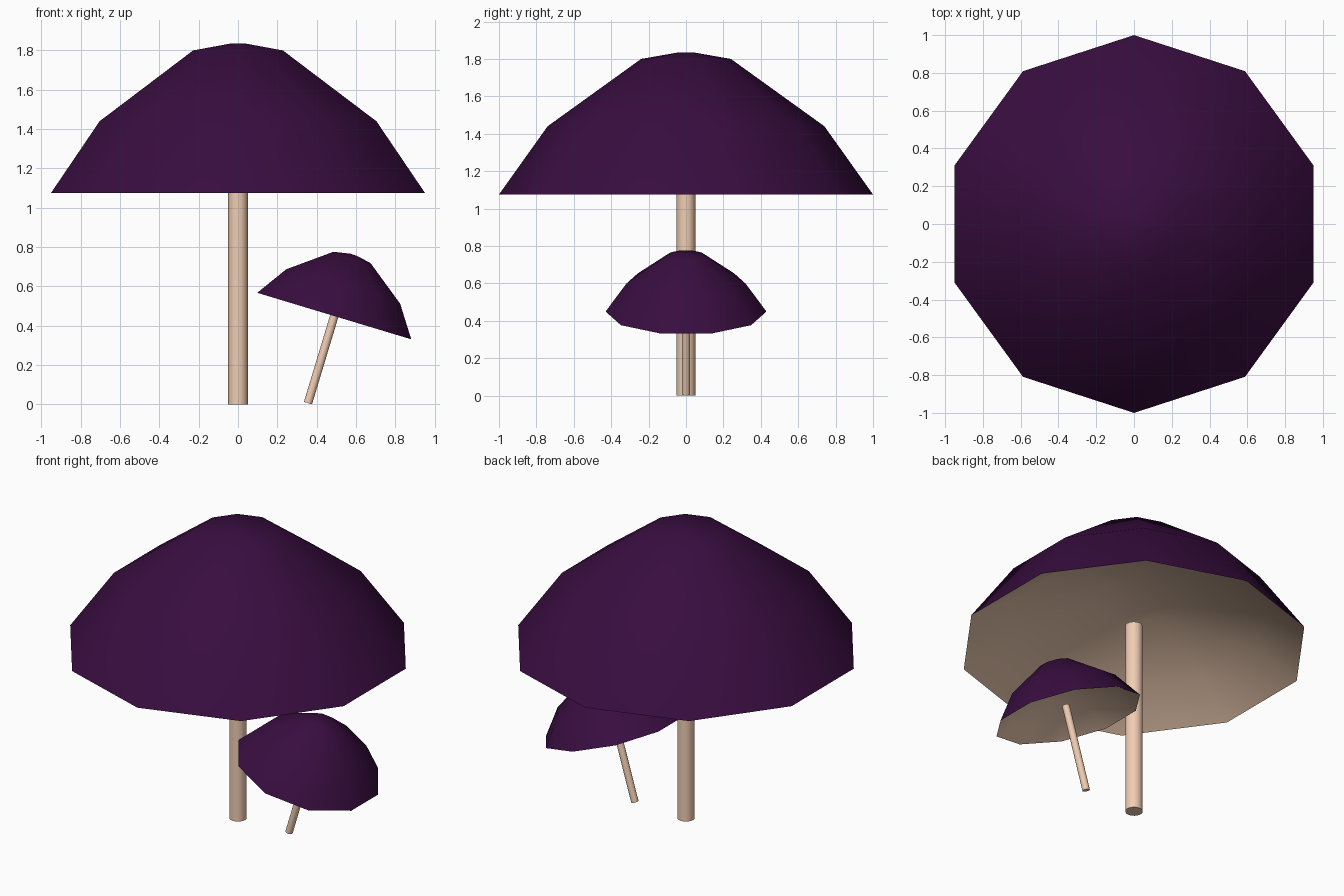
import bpy, bmesh, math
from mathutils import Matrix

if "Cube" in bpy.data.objects:
    bpy.data.objects.remove(bpy.data.objects["Cube"])


def material(name, rgb):
    m = bpy.data.materials.new(name)
    m.diffuse_color = (*rgb, 1)
    m.use_nodes = True
    m.node_tree.nodes["Principled BSDF"].inputs["Base Color"].default_value = m.diffuse_color
    return m


PURPLE = material("cap_purple", (0.04, 0.004, 0.05))
CREAM = material("stem_cream", (0.87, 0.61, 0.45))


def lathe(name, profile, sides, mat, place, inward=False):
    """Revolve (radius, z) points about z; radius 0 becomes a single pole."""
    bm = bmesh.new()
    rings = []
    for r, z in profile:
        n = sides if r > 0 else 1
        rings.append([bm.verts.new((r * math.cos(math.pi / 2 + math.tau * i / sides),
                                    r * math.sin(math.pi / 2 + math.tau * i / sides), z))
                      for i in range(n)])
    for a, b in zip(rings, rings[1:]):
        for i in range(sides):
            j = (i + 1) % sides
            quad = [a[i % len(a)], a[j % len(a)], b[j % len(b)], b[i % len(b)]]
            face = bm.faces.new(list(dict.fromkeys(quad)))
            if inward:
                face.normal_flip()
    bm.transform(place)
    mesh = bpy.data.meshes.new(name)
    bm.to_mesh(mesh)
    bm.free()
    mesh.materials.append(mat)
    ob = bpy.data.objects.new(name, mesh)
    bpy.context.collection.objects.link(ob)
    bpy.ops.object.select_all(action='DESELECT')
    ob.select_set(True)
    bpy.context.view_layer.objects.active = ob
    bpy.ops.object.shade_smooth_by_angle(angle=math.radians(40))
    return ob


def mushroom(prefix, place):
    # ten-sided domed cap
    lathe(prefix + "_cap", [(1, 1.075), (0.74, 1.44), (0.24, 1.80), (0.04, 1.835), (0, 1.835)],
          10, PURPLE, place)
    # hollow underside, a flattened dome
    lathe(prefix + "_underside", [(1, 1.075), (0.74, 1.24), (0.24, 1.39), (0, 1.41)],
          10, CREAM, place, inward=True)
    # round stem
    lathe(prefix + "_stem", [(0, 0), (0.05, 0), (0.05, 1.22), (0, 1.22)], 16, CREAM, place)


mushroom("large", Matrix.Identity(4))

# small leaning copy, placed by the centre of its cap rim
mushroom("small", Matrix.Translation((0.49, 0, 0.4515))
         @ Matrix.Rotation(math.radians(16.8), 4, 'Y')
         @ Matrix.Scale(0.43, 4)
         @ Matrix.Translation((0, 0, -1.08)))
